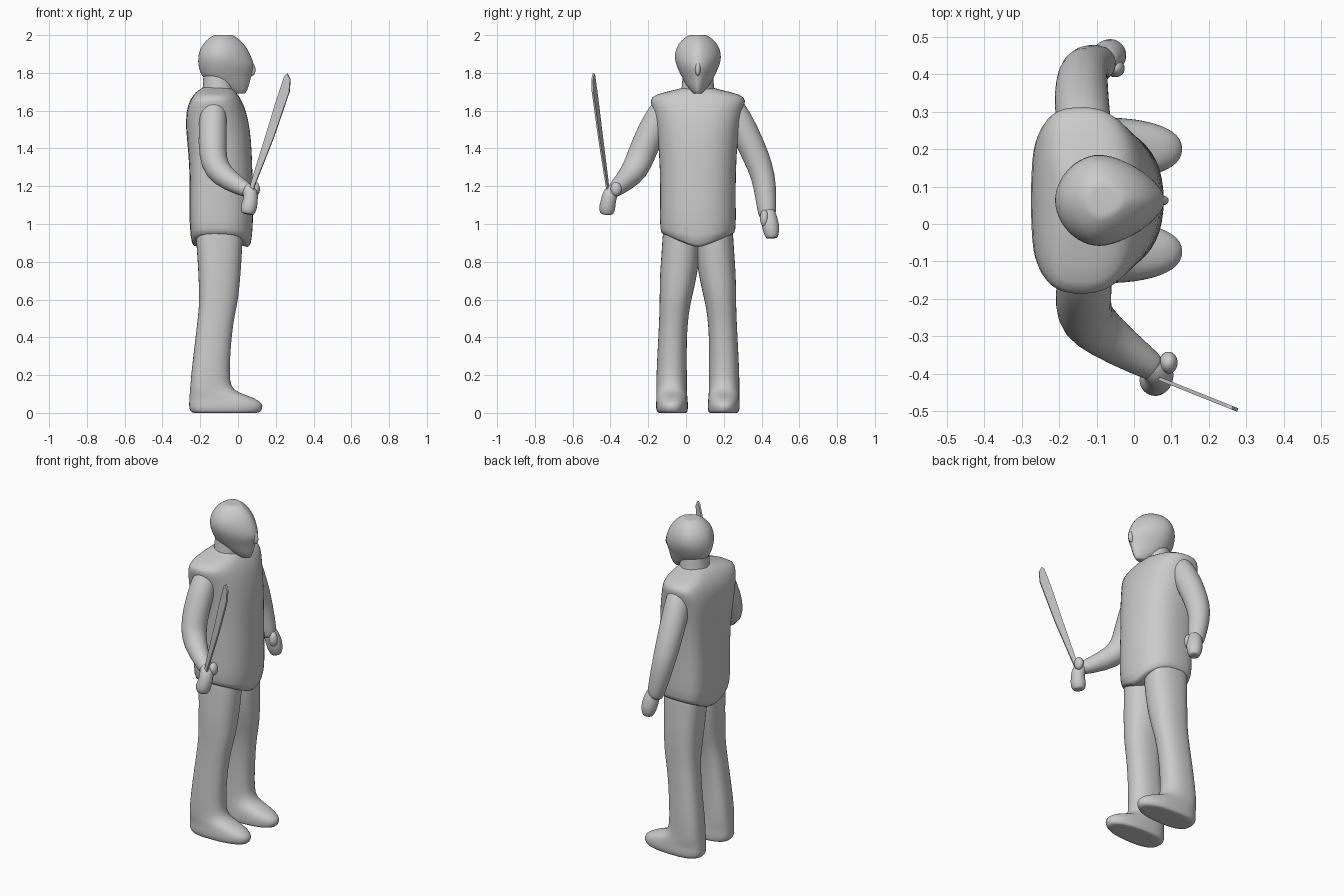
import bpy, bmesh, math
from mathutils import Vector

if "Cube" in bpy.data.objects:
    bpy.data.objects.remove(bpy.data.objects["Cube"], do_unlink=True)

GREY = (0.6, 0.6, 0.6, 1)
mat = bpy.data.materials.new("plain_grey")
mat.use_nodes = True
mat.diffuse_color = GREY
mat.node_tree.nodes["Principled BSDF"].inputs["Base Color"].default_value = GREY

SIDES = 24
MID = 0.063  # body centre line in y


def finish(name, bm, subdivide=1):
    bmesh.ops.recalc_face_normals(bm, faces=bm.faces)
    mesh = bpy.data.meshes.new(name)
    bm.to_mesh(mesh)
    bm.free()
    obj = bpy.data.objects.new(name, mesh)
    bpy.context.collection.objects.link(obj)
    mesh.materials.append(mat)
    if subdivide:
        mesh.shade_smooth()
        mod = obj.modifiers.new("smooth", "SUBSURF")
        mod.levels = mod.render_levels = subdivide
    return obj


def skin(name, rings):
    """Join rings of points into a closed, smooth skin."""
    bm = bmesh.new()
    # inset end rings keep the caps crisp
    ends = []
    for ring in (rings[0], rings[-1]):
        mid = sum(ring, Vector()) / len(ring)
        ends.append([p.lerp(mid, 0.15) for p in ring])
    rows = [[bm.verts.new(p) for p in r] for r in [ends[0], *rings, ends[1]]]
    for a, b in zip(rows, rows[1:]):
        for i in range(SIDES):
            j = (i + 1) % SIDES
            bm.faces.new((a[i], a[j], b[j], b[i]))
    bm.faces.new(rows[0])
    bm.faces.new(rows[-1])
    return finish(name, bm)


def power(v, n):
    return math.copysign(abs(v) ** (2 / n), v)


def section(back, front, y0, y1, z, widest=0.5, nf=2, nb=2):
    """Horizontal outline with its own roundness in front and behind."""
    mid = back + (front - back) * widest
    ring = []
    for i in range(SIDES):
        t = math.tau * i / SIDES
        c, s = math.cos(t), math.sin(t)
        n = nf if c > 0 else nb
        reach = front - mid if c > 0 else mid - back
        ring.append(Vector((mid + reach * power(c, n),
                            (y0 + y1) / 2 + (y1 - y0) / 2 * power(s, n), z)))
    return ring


def tube(name, path):
    """Round limb along (x, y, z, radius) points."""
    pts = [Vector(p[:3]) for p in path]
    rings = []
    for i, p in enumerate(pts):
        d = (pts[min(i + 1, len(pts) - 1)] - pts[max(i - 1, 0)]).normalized()
        u = d.cross(Vector((0.5, 1, 0.3))).normalized()
        v = d.cross(u)
        rings.append([p + path[i][3] * (u * math.cos(math.tau * k / SIDES) + v * math.sin(math.tau * k / SIDES))
                      for k in range(SIDES)])
    return skin(name, rings)


def blob(name, centre, size, tilt=(0, 0, 0)):
    bm = bmesh.new()
    bmesh.ops.create_uvsphere(bm, u_segments=20, v_segments=12, radius=1)
    bmesh.ops.scale(bm, vec=size, verts=bm.verts)
    obj = finish(name, bm)
    obj.location = centre
    obj.rotation_euler = tilt
    return obj


# Legs with feet: back, front, outer and inner distance from the centre line, height
leg = [(-.25, .12, .215, .055, 0), (-.26, .132, .223, .052, .025), (-.26, .132, .222, .052, .05),
       (-.258, .09, .22, .055, .08), (-.256, .0, .22, .057, .107), (-.253, -.04, .22, .058, .14),
       (-.247, -.045, .22, .058, .22), (-.225, -.035, .21, .06, .4), (-.21, -.015, .204, .048, .53),
       (-.205, .003, .203, .034, .6), (-.21, .015, .202, .0, .74), (-.217, .022, .192, -.01, .85),
       (-.23, .03, .185, -.02, 1.0)]
for side, label in ((1, "left"), (-1, "right")):
    skin(label + "_leg", [section(b, f, *sorted((MID + side * o, MID + side * i)), z, .42, 2.3, 2.6)
                          for b, f, o, i, z in leg])

# Long vest with a pointed front hem: back, front, half width, height
vest = [(-.245, .07, .197, .9), (-.26, .083, .204, 1.0), (-.255, .08, .2, 1.2),
        (-.262, .075, .206, 1.38), (-.278, .066, .22, 1.5), (-.275, .045, .238, 1.6),
        (-.255, .02, .258, 1.655), (-.235, -.0, .235, 1.685), (-.21, -.02, .12, 1.71), (-.18, -.04, .07, 1.725)]
rings = [section(b, f, MID - w, MID + w, z, .45, 2.3, 3.6) for b, f, w, z in vest]
for p in rings[0]:
    p.z = .862 + .42 * abs(p.y - MID)
skin("vest", rings)

# Neck and head
skin("neck", [section(b, -.02, MID - w, MID + w, z)
              for b, w, z in ((-.2, .1, 1.66), (-.185, .085, 1.72), (-.185, .08, 1.82))])
head = [(-.04, .04, .022, 1.69), (-.11, .058, .055, 1.725), (-.185, .068, .082, 1.77),
        (-.202, .08, .1, 1.805), (-.211, .088, .115, 1.84), (-.214, .074, .126, 1.88),
        (-.202, .052, .119, 1.93), (-.172, .016, .09, 1.972), (-.13, -.025, .048, 2.0)]
skin("head", [section(b, f, MID - w, MID + w, z, .42, 1.65, 1.9) for b, f, w, z in head])
blob("nose", (.066, MID, 1.825), (.026, .016, .042), (0, -.25, 0))

# Arms
tube("right_arm", [(-.13, -.08, 1.655, .05), (-.13, -.12, 1.61, .072), (-.135, -.185, 1.49, .075),
                   (-.135, -.235, 1.37, .075), (-.115, -.268, 1.285, .072), (-.04, -.325, 1.225, .056),
                   (.055, -.385, 1.175, .038)])
tube("left_arm", [(-.13, .21, 1.655, .05), (-.13, .25, 1.61, .072), (-.14, .315, 1.48, .074),
                  (-.14, .37, 1.36, .071), (-.135, .412, 1.25, .064), (-.11, .424, 1.13, .056),
                  (-.09, .43, 1.04, .046)])

# Hands
tube("right_hand", [(.04, -.375, 1.195, .03), (.07, -.4, 1.165, .042), (.065, -.412, 1.12, .04),
                    (.055, -.418, 1.08, .045), (.05, -.42, 1.053, .033)])
blob("right_thumb", (.092, -.37, 1.185), (.025, .03, .038))
tube("left_hand", [(-.085, .43, 1.07, .038), (-.072, .442, 1.02, .046), (-.062, .452, .965, .046),
                   (-.058, .455, .925, .03)])
blob("left_thumb", (-.05, .415, 1.03), (.026, .024, .045))

# Machete blade: flat outline of (x, z) in a slanted upright plane
outline = [(.05, 1.12), (.068, 1.22), (.105, 1.34), (.155, 1.5), (.2, 1.65), (.23, 1.74), (.246, 1.785),
           (.26, 1.796), (.275, 1.765), (.27, 1.7), (.236, 1.6), (.188, 1.46), (.125, 1.3), (.085, 1.2),
           (.07, 1.12)]
bm = bmesh.new()
face = bm.faces.new([bm.verts.new((x, -.415 - .4 * (x - .06), z)) for x, z in outline])
front = bmesh.ops.extrude_face_region(bm, geom=[face])["geom"]
bmesh.ops.translate(bm, vec=(.004, .009, 0), verts=[g for g in front if isinstance(g, bmesh.types.BMVert)])
finish("blade", bm, 0)
